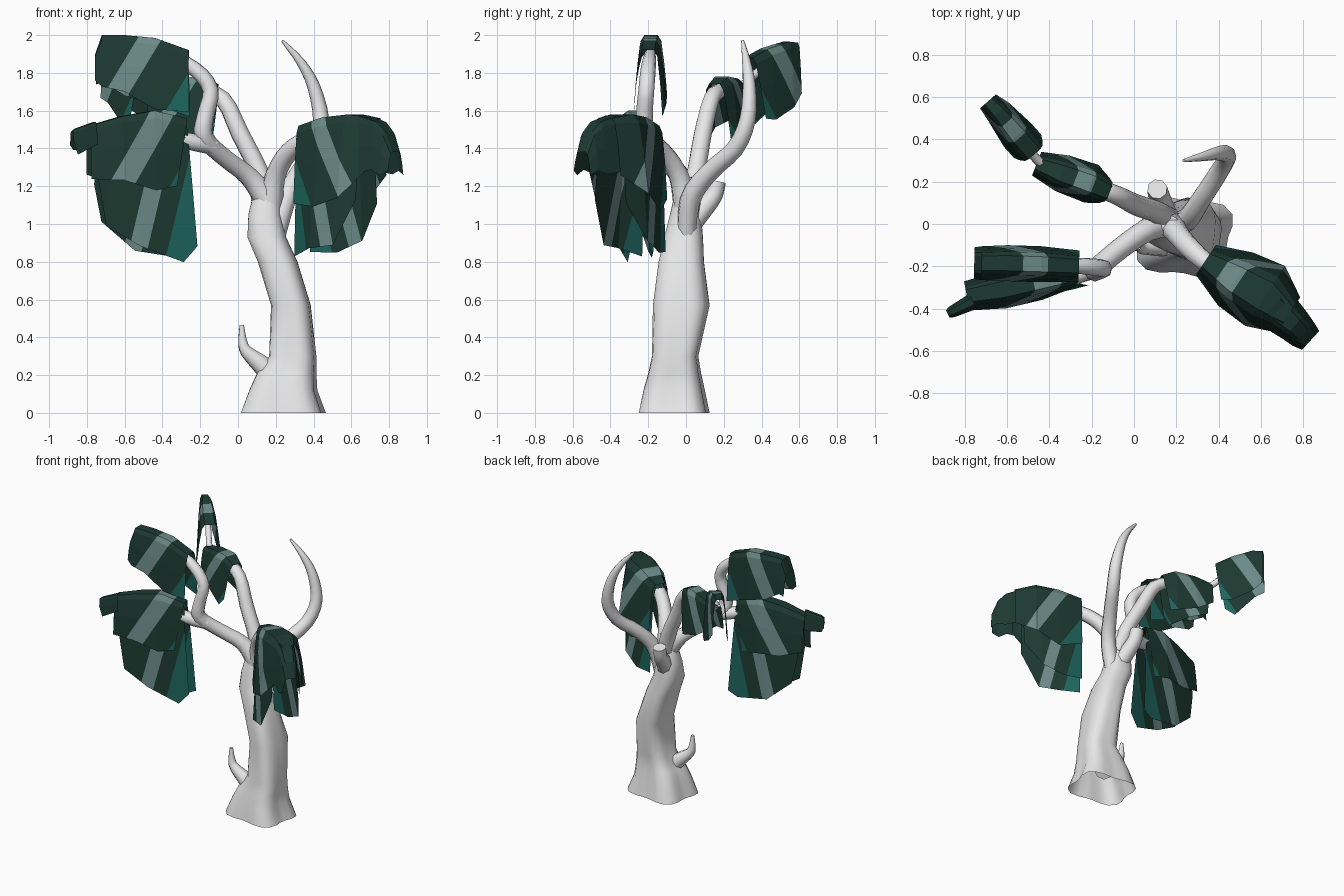
import bpy, bmesh, math
from mathutils import Vector


def mat(name, rgb):
    m = bpy.data.materials.new(name)
    m.diffuse_color = (*rgb, 1)
    return m


BARK = mat("pale bark", (0.82, 0.82, 0.82))
DARK = mat("dark green", (0.012, 0.042, 0.031))
PALE = mat("pale teal", (0.15, 0.26, 0.25))
TEAL = mat("deep teal", (0.013, 0.125, 0.108))


def finish(name, bm, mats, smooth):
    bmesh.ops.recalc_face_normals(bm, faces=bm.faces[:])
    me = bpy.data.meshes.new(name)
    bm.to_mesh(me)
    bm.free()
    ob = bpy.data.objects.new(name, me)
    bpy.context.collection.objects.link(ob)
    for m in mats:
        me.materials.append(m)
    if smooth:
        bpy.ops.object.select_all(action='DESELECT')
        bpy.context.view_layer.objects.active = ob
        ob.select_set(True)
        bpy.ops.object.shade_smooth_by_angle(angle=math.radians(50))
    return ob


def loft(name, rings, cap_start=True):
    """Skin a list of closed rings and cap the ends."""
    bm = bmesh.new()
    vs = [[bm.verts.new(p) for p in r] for r in rings]
    n = len(vs[0])
    for a, b in zip(vs, vs[1:]):
        for i in range(n):
            bm.faces.new((a[i], a[(i + 1) % n], b[(i + 1) % n], b[i]))
    if cap_start:
        bm.faces.new(vs[0])
    bm.faces.new(vs[-1])
    return finish(name, bm, [BARK], True)


def branch(name, pts, sides=8, steps=3):
    """Tapered tube through (x, y, z, radius) points, Catmull-Rom smoothed."""
    P = [Vector(p) for p in pts]
    P = [2 * P[0] - P[1]] + P + [2 * P[-1] - P[-2]]
    path = []
    for i in range(1, len(P) - 2):
        a, b, c, d = P[i - 1:i + 3]
        for k in range(steps):
            t = k / steps
            path.append(0.5 * (2 * b + (c - a) * t + (2 * a - 5 * b + 4 * c - d) * t * t
                               + (3 * b - a - 3 * c + d) * t ** 3))
    path.append(P[-2])
    rings, side = [], Vector((0.3, 1, 0.1))
    for i, p in enumerate(path):
        t = (path[min(i + 1, len(path) - 1)] - path[max(i - 1, 0)]).to_3d().normalized()
        side = (side - t * side.dot(t)).normalized()
        up = t.cross(side)
        c, r = p.to_3d(), max(p[3], 0.004)
        rings.append([c + r * (math.cos(j * math.tau / sides) * side
                               + math.sin(j * math.tau / sides) * up) for j in range(sides)])
    return loft(name, rings)


# Section of a hanging leaf curtain: (share of half width, share of drop)
SECTION = [(-1, 1), (-0.84, 0.5), (-0.64, 0.1), (-0.42, 0),
           (0.42, 0), (0.64, 0.1), (0.84, 0.5), (1, 1)]


def curtain(name, rows, pale=(0.11, 0.22), teal=-0.08, slope=0.6, lean=0.0):
    """Folded sheet over a branch; rows are (x, y, ridge z, hem z, half width)."""
    bm = bmesh.new()
    start = Vector(rows[0][:2])
    ax = (Vector(rows[-1][:2]) - start).normalized()
    perp = Vector((-ax.y, ax.x))
    zt = max(r[2] for r in rows)
    grid = []
    for i, (x, y, top, hem, w) in enumerate(rows):
        line = []
        for o, f in SECTION:
            p = Vector((x, y)) + perp * o * w
            if i == 0:
                p -= ax * lean * f
            ragged = 0.012 * (-1) ** i * o * f
            line.append(bm.verts.new((p.x, p.y, top - f * (top - hem) + ragged)))
        grid.append(line)
    for a, b in zip(grid, grid[1:]):
        for j in range(len(SECTION) - 1):
            bm.faces.new((a[j], a[j + 1], b[j + 1], b[j]))
    # cut the diagonal stripe edges, then colour by band
    n = Vector((ax.x, ax.y, slope))
    origin = Vector((start.x, start.y, zt))
    for s in (*pale, teal):
        bmesh.ops.bisect_plane(bm, geom=bm.verts[:] + bm.edges[:] + bm.faces[:], dist=1e-5,
                               plane_co=origin + n * (s / n.length_squared),
                               plane_no=n.normalized())
    for f in bm.faces:
        s = (f.calc_center_median() - origin).dot(n)
        f.material_index = 1 if pale[0] < s < pale[1] else 2 if s < teal else 0
    return finish(name, bm, [DARK, PALE, TEAL], False)


# Trunk: lobed rings fitted to (z, x min, x max, y min, y max, lobe depth)
trunk_rows = [
    (0.00, 0.015, 0.465, -0.25, 0.125, 0.24), (0.12, 0.06, 0.42, -0.225, 0.10, 0.22),
    (0.21, 0.10, 0.415, -0.2, 0.08, 0.19), (0.30, 0.165, 0.415, -0.18, 0.065, 0.16),
    (0.57, 0.175, 0.385, -0.175, 0.125, 0.12), (0.80, 0.105, 0.315, -0.145, 0.095, 0.1),
    (0.93, 0.05, 0.255, -0.115, 0.09, 0.08), (1.05, 0.055, 0.23, -0.085, 0.08, 0.06),
    (1.18, 0.085, 0.225, -0.055, 0.06, 0.0), (1.25, 0.12, 0.21, -0.035, 0.04, 0.0)]
rings = []
for z, x0, x1, y0, y1, d in trunk_rows:
    raw = []
    for i in range(24):
        t = i * math.tau / 24
        k = 1 - d * (1 - math.cos(4 * (t - 0.65))) / 2
        raw.append((k * math.cos(t), k * math.sin(t)))
    us, vs = zip(*raw)
    rings.append([(x0 + (x1 - x0) * (u - min(us)) / (max(us) - min(us)),
                   y0 + (y1 - y0) * (v - min(vs)) / (max(vs) - min(vs)), z) for u, v in raw])
loft("trunk", rings, cap_start=False)

# Branches
branch("left_branch_upper", [
    (0.16, 0.0, 1.12, 0.07), (0.06, -0.03, 1.25, 0.055), (-0.07, -0.12, 1.35, 0.05),
    (-0.18, -0.215, 1.46, 0.05), (-0.17, -0.22, 1.58, 0.045), (-0.145, -0.21, 1.71, 0.042),
    (-0.23, -0.2, 1.82, 0.04), (-0.4, -0.19, 1.9, 0.03), (-0.72, -0.19, 1.93, 0.012)])
branch("left_branch_lower", [
    (-0.13, -0.18, 1.41, 0.045), (-0.27, -0.24, 1.44, 0.045),
    (-0.55, -0.29, 1.5, 0.03), (-0.86, -0.41, 1.47, 0.01)])
branch("rear_left_branch", [
    (0.17, 0.01, 1.08, 0.065), (0.11, 0.055, 1.28, 0.052), (0.01, 0.09, 1.48, 0.05),
    (-0.08, 0.135, 1.66, 0.045), (-0.22, 0.19, 1.71, 0.038), (-0.42, 0.27, 1.71, 0.025),
    (-0.54, 0.41, 1.83, 0.02), (-0.68, 0.57, 1.91, 0.01)])
branch("horn_branch", [
    (0.18, 0.0, 0.85, 0.05), (0.25, 0.02, 1.12, 0.055), (0.32, 0.12, 1.27, 0.05),
    (0.41, 0.26, 1.4, 0.047), (0.44, 0.325, 1.55, 0.043), (0.4, 0.335, 1.73, 0.034),
    (0.33, 0.32, 1.86, 0.023), (0.235, 0.3, 1.97, 0.008)])
branch("right_branch", [
    (0.17, 0.0, 1.1, 0.07), (0.2, -0.04, 1.26, 0.055), (0.27, -0.12, 1.38, 0.05),
    (0.38, -0.21, 1.45, 0.045), (0.6, -0.34, 1.5, 0.03), (0.78, -0.49, 1.46, 0.01)])
branch("rear_stub", [(0.16, 0.01, 0.98, 0.06), (0.13, 0.09, 1.08, 0.055),
                     (0.115, 0.145, 1.15, 0.05), (0.11, 0.165, 1.225, 0.048)])
branch("low_twig", [(0.21, -0.09, 0.17, 0.07), (0.13, -0.1, 0.25, 0.055),
                    (0.045, -0.11, 0.325, 0.035), (0.025, -0.11, 0.38, 0.024),
                    (0.02, -0.11, 0.465, 0.012)])

# Leaf curtains
curtain("upper_left_leaves", [
    (-0.26, -0.2, 1.92, 1.58, 0.075), (-0.44, -0.19, 1.985, 1.62, 0.085),
    (-0.6, -0.185, 2.0, 1.69, 0.085), (-0.72, -0.185, 2.0, 1.74, 0.08),
    (-0.755, -0.185, 1.9, 1.75, 0.075)], pale=(0.13, 0.26), teal=-0.12)
curtain("lower_left_outer_leaves", [
    (-0.275, -0.24, 1.56, 1.19, 0.065), (-0.45, -0.27, 1.6, 1.19, 0.09),
    (-0.62, -0.31, 1.57, 1.22, 0.09), (-0.79, -0.34, 1.52, 1.25, 0.07)],
    pale=(0.06, 0.2), teal=-0.14, lean=-0.06)
curtain("lower_left_inner_leaves", [
    (-0.275, -0.24, 1.52, 0.87, 0.06), (-0.3, -0.245, 1.53, 0.81, 0.065),
    (-0.53, -0.28, 1.55, 0.87, 0.08), (-0.71, -0.32, 1.5, 1.0, 0.07),
    (-0.75, -0.33, 1.47, 1.22, 0.06)],
    pale=(0.05, 0.15), teal=-0.06, slope=0.25, lean=0.05)
curtain("left_tip_leaves", [
    (-0.76, -0.365, 1.54, 1.41, 0.04), (-0.86, -0.415, 1.505, 1.38, 0.028),
    (-0.88, -0.425, 1.49, 1.43, 0.02)], pale=(0.3, 0.4), teal=-0.2)
curtain("right_outer_leaves", [
    (0.34, -0.17, 1.52, 1.12, 0.085), (0.48, -0.26, 1.565, 1.08, 0.15),
    (0.62, -0.34, 1.58, 1.15, 0.17), (0.73, -0.43, 1.56, 1.27, 0.1)],
    pale=(0.07, 0.18), teal=-0.14)
curtain("right_inner_leaves", [
    (0.34, -0.17, 1.49, 0.84, 0.075), (0.45, -0.25, 1.53, 0.86, 0.13),
    (0.58, -0.32, 1.54, 0.9, 0.14), (0.68, -0.4, 1.5, 1.12, 0.1)],
    pale=(0.04, 0.12), teal=-0.06, slope=0.25)
curtain("right_tip_leaves", [
    (0.66, -0.39, 1.575, 1.27, 0.11), (0.76, -0.48, 1.54, 1.275, 0.085),
    (0.8, -0.52, 1.49, 1.27, 0.075), (0.835, -0.55, 1.38, 1.27, 0.06)],
    pale=(0.4, 0.5), teal=-0.3)
curtain("rear_inner_leaves", [
    (-0.115, 0.15, 1.74, 1.46, 0.075), (-0.2, 0.19, 1.78, 1.43, 0.095),
    (-0.34, 0.24, 1.77, 1.5, 0.09), (-0.46, 0.285, 1.74, 1.56, 0.06)],
    pale=(0.08, 0.17), teal=-0.1, lean=-0.05)
curtain("rear_outer_leaves", [
    (-0.47, 0.33, 1.88, 1.57, 0.085), (-0.55, 0.42, 1.93, 1.54, 0.085),
    (-0.64, 0.53, 1.965, 1.63, 0.065), (-0.69, 0.58, 1.96, 1.68, 0.05)],
    pale=(0.08, 0.19), teal=-0.12, lean=-0.05)
